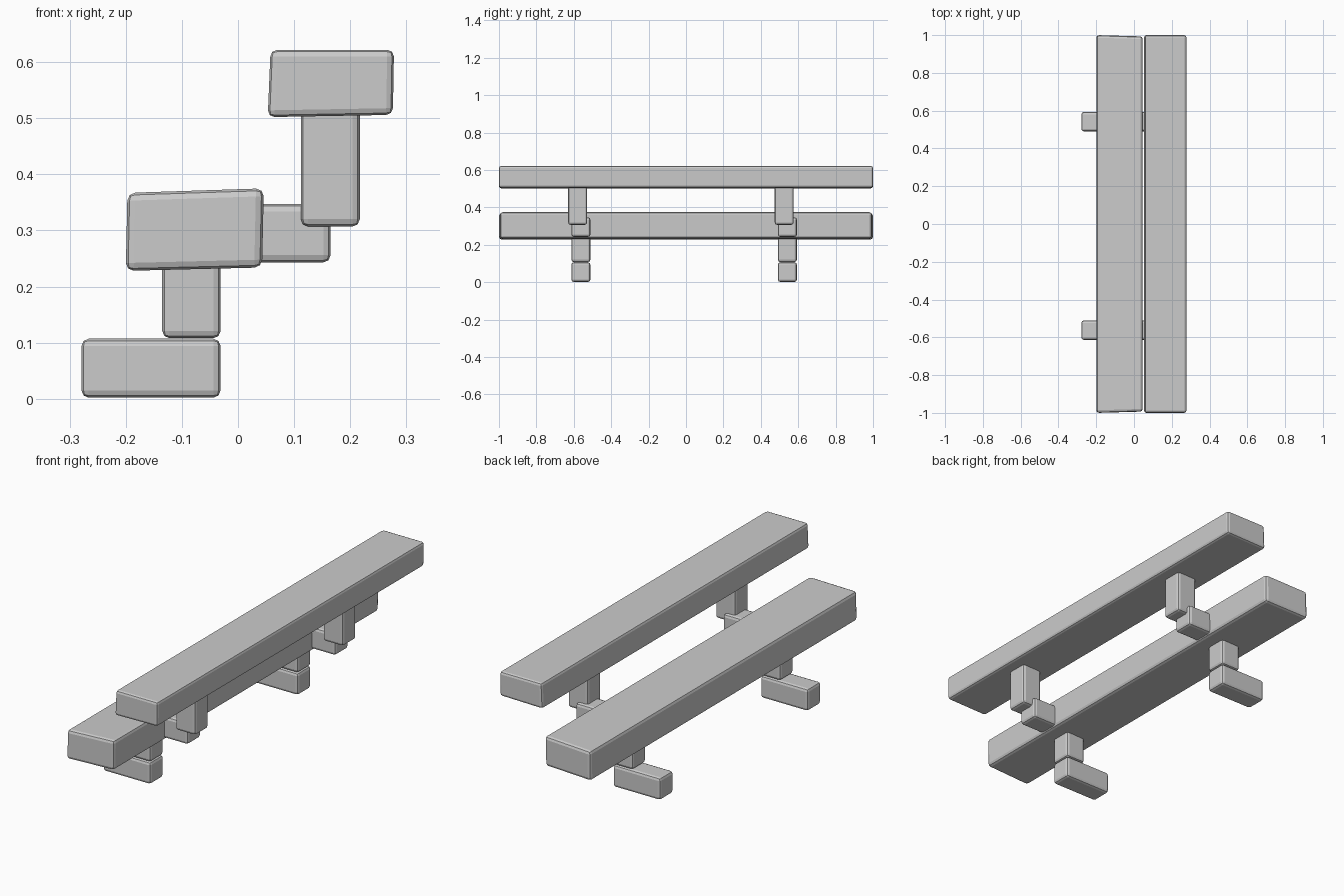
import bpy, bmesh

if "Cube" in bpy.data.objects:
    bpy.data.objects.remove(bpy.data.objects["Cube"])


def beam(name, profile, y0, y1, bevel=0.013, skew=0.0):
    """Extrude an x/z outline along y; skew shortens the ends on the +x side."""
    bm = bmesh.new()
    cx = sum(p[0] for p in profile) / len(profile)
    ends = []
    for y, s in ((y0, 1), (y1, -1)):
        ends.append([bm.verts.new((x, y + (s * skew if x > cx else 0), z)) for x, z in profile])
    a, b = ends
    n = len(profile)
    bm.faces.new(a)
    bm.faces.new(b[::-1])
    for i in range(n):
        j = (i + 1) % n
        bm.faces.new((a[j], a[i], b[i], b[j]))
    bmesh.ops.recalc_face_normals(bm, faces=bm.faces)
    bmesh.ops.bevel(bm, geom=bm.edges[:], offset=bevel, segments=2,
                    profile=0.5, affect='EDGES', clamp_overlap=True)
    mesh = bpy.data.meshes.new(name)
    bm.to_mesh(mesh)
    bm.free()
    ob = bpy.data.objects.new(name, mesh)
    bpy.context.collection.objects.link(ob)
    return ob


def rect(x0, x1, z0, z1):
    return [(x0, z0), (x1, z0), (x1, z1), (x0, z1)]


# Long planks: slightly uneven lower seat and upper back rail
beam("seat_plank", [(-0.2, 0.228), (0.043, 0.234), (0.046, 0.375), (-0.197, 0.367)],
     -1.0, 1.0, 0.014, 0.007)
beam("top_plank", [(0.053, 0.502), (0.276, 0.506), (0.278, 0.622), (0.058, 0.622)],
     -1.0, 1.0, 0.012)

# Two stepped supports; the upper post sits slightly to one side
for side, yc in (("front", -0.562), ("back", 0.542)):
    y0, y1 = yc - 0.051, yc + 0.051
    beam(side + "_foot", rect(-0.279, -0.031, 0.002, 0.107), y0, y1)
    beam(side + "_lower_post", rect(-0.135, -0.031, 0.108, 0.35), y0, y1)
    beam(side + "_bracket", rect(-0.08, 0.165, 0.243, 0.347), y0, y1)
    beam(side + "_upper_post", rect(0.112, 0.217, 0.307, 0.55), y0 - 0.017, y1 - 0.017)
